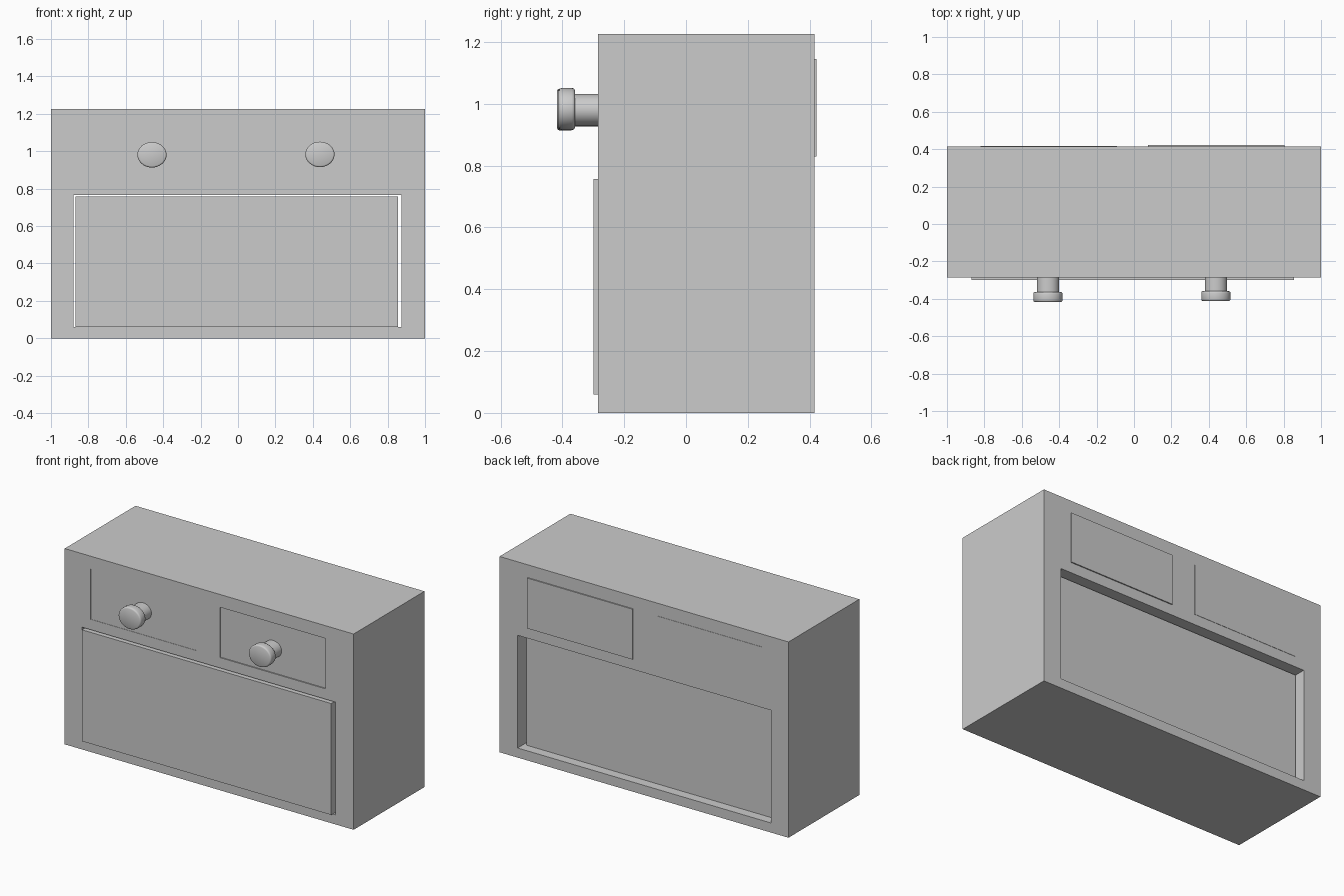
import bpy, math

if "Cube" in bpy.data.objects:
    bpy.data.objects.remove(bpy.data.objects["Cube"])

FRONT, BACK = -0.285, 0.415


def box(name, x0, x1, y0, y1, z0, z1):
    bpy.ops.mesh.primitive_cube_add(size=1, location=((x0 + x1) / 2, (y0 + y1) / 2, (z0 + z1) / 2))
    ob = bpy.context.object
    ob.name = name
    ob.scale = (x1 - x0, y1 - y0, z1 - z0)
    bpy.ops.object.transform_apply(location=False, rotation=False, scale=True)
    return ob


def lathe(name, centre, profile, n=32):
    # profile of (radius x, radius z, y) rings, capped at both ends
    verts, faces = [], []
    for rx, rz, y in profile:
        for i in range(n):
            a = 2 * math.pi * i / n
            verts.append((rx * math.cos(a), y, rz * math.sin(a)))
    for k in range(len(profile) - 1):
        for i in range(n):
            j = (i + 1) % n
            faces.append((k * n + i, k * n + j, (k + 1) * n + j, (k + 1) * n + i))
    last = (len(profile) - 1) * n
    faces.append(tuple(reversed(range(n))))
    faces.append(tuple(range(last, last + n)))
    me = bpy.data.meshes.new(name)
    me.from_pydata(verts, [], faces)
    ob = bpy.data.objects.new(name, me)
    ob.location = centre
    bpy.context.collection.objects.link(ob)
    bpy.ops.object.select_all(action='DESELECT')
    ob.select_set(True)
    bpy.context.view_layer.objects.active = ob
    bpy.ops.object.shade_smooth_by_angle(angle=math.radians(50))
    return ob


# Cabinet body: outline with three drawer openings, extruded front to back
outlines = [(-1, 1, 0, 1.225),
            (-0.88, 0.875, 0.06, 0.765),
            (-0.82, -0.09, 0.83, 1.145),
            (0.075, 0.805, 0.83, 1.145)]
cu = bpy.data.curves.new("cabinet_body", 'CURVE')
cu.dimensions = '2D'
cu.fill_mode = 'BOTH'
cu.extrude = (BACK - FRONT) / 2
for x0, x1, z0, z1 in outlines:
    sp = cu.splines.new('POLY')
    sp.points.add(3)
    for p, (x, z) in zip(sp.points, [(x0, z0), (x1, z0), (x1, z1), (x0, z1)]):
        p.co = (x, z, 0, 1)
    sp.use_cyclic_u = True
    sp.use_smooth = False
body = bpy.data.objects.new("cabinet_body", cu)
body.location = (0, (FRONT + BACK) / 2, 0)
body.rotation_euler = (math.pi / 2, 0, 0)
bpy.context.collection.objects.link(body)
bpy.ops.object.select_all(action='DESELECT')
body.select_set(True)
bpy.context.view_layer.objects.active = body
bpy.ops.object.convert(target='MESH')
bpy.ops.object.shade_flat()

# Large lower drawer, standing slightly proud with a gap at top and sides
box("lower_drawer", -0.87, 0.855, -0.30, 0.355, 0.06, 0.757)

# Two upper drawers pushed in slightly, each with a round knob
for side, x0, x1, shift, kx, z in [("left", -0.82, -0.09, 0.002, -0.46, 0.981),
                                   ("right", 0.075, 0.805, 0.007, 0.438, 0.983)]:
    box(side + "_drawer", x0, x1, FRONT + shift, BACK + shift, 0.83, 1.145)
    y = FRONT + shift
    lathe(side + "_knob_stem", (kx, y, z - 0.003),
          [(0.059, 0.052, 0.0), (0.059, 0.052, -0.085)])
    lathe(side + "_knob_head", (kx, y, z),
          [(0.07, 0.06, -0.081), (0.076, 0.066, -0.084), (0.078, 0.068, -0.091),
           (0.078, 0.068, -0.124), (0.076, 0.066, -0.131), (0.07, 0.06, -0.134)])
